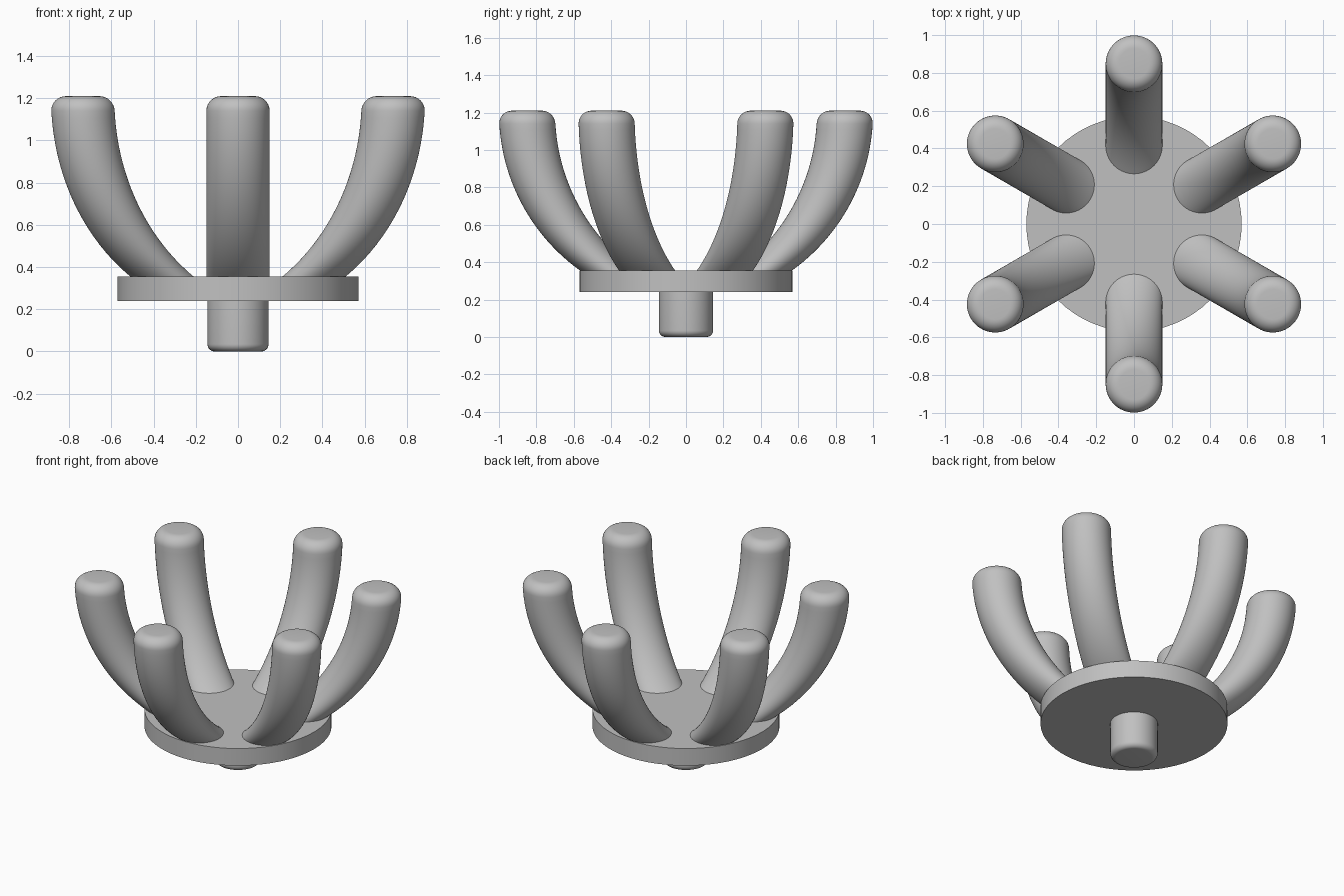
import bpy
import bmesh
from math import sin, cos, pi, sqrt, radians

SEGMENTS = 64

# Remove the default cube
cube = bpy.data.objects.get("Cube")
if cube:
    bpy.data.objects.remove(cube, do_unlink=True)

# Single flat material
grey = bpy.data.materials.new("plain grey")
grey.use_nodes = True
tone = (0.53, 0.53, 0.53, 1)
grey.diffuse_color = tone
grey.node_tree.nodes["Principled BSDF"].inputs["Base Color"].default_value = tone


def stack(name, rings, turn=0.0):
    """Join horizontal circles (offset, height, radius) into a capped solid."""
    bm = bmesh.new()
    loops = []
    for offset, z, r in rings:
        loop = []
        for i in range(SEGMENTS):
            a = 2 * pi * i / SEGMENTS
            x, y = offset + r * cos(a), r * sin(a)
            loop.append(bm.verts.new((x * cos(turn) - y * sin(turn),
                                      x * sin(turn) + y * cos(turn), z)))
        loops.append(loop)
    for low, high in zip(loops, loops[1:]):
        for i in range(SEGMENTS):
            j = (i + 1) % SEGMENTS
            bm.faces.new((low[i], low[j], high[j], high[i]))
    bm.faces.new(loops[0][::-1])
    bm.faces.new(loops[-1])
    mesh = bpy.data.meshes.new(name)
    bm.to_mesh(mesh)
    bm.free()
    mesh.materials.append(grey)
    obj = bpy.data.objects.new(name, mesh)
    bpy.context.collection.objects.link(obj)
    bpy.ops.object.select_all(action='DESELECT')
    obj.select_set(True)
    bpy.context.view_layer.objects.active = obj
    bpy.ops.object.shade_smooth_by_angle(angle=radians(35))
    return obj


def fillet(radius, size, steps=8):
    """Quarter-round edge as (drop from the end, circle radius), side to end."""
    angles = [pi / 2 * i / steps for i in range(steps + 1)]
    return [(size * (1 - sin(a)), radius - size * (1 - cos(a))) for a in angles]


# Central stem with a rounded lower edge
stem_rings = [(0, drop, r) for drop, r in reversed(fillet(0.145, 0.035))]
stack("stem", stem_rings + [(0, 0.25, 0.145)])

# Round plate
stack("plate", [(0, 0.24, 0.57), (0, 0.355, 0.57)])

# Six curved arms: a circle swept up an arc that ends vertical
TOP, BASE, REACH, BEND = 1.21, 0.34, 0.85, 1.04


def arc(z):
    return REACH - BEND + sqrt(BEND ** 2 - (TOP - 0.01 - z) ** 2)


tip = fillet(0.15, 0.07)
shoulder = TOP - 0.07
heights = [BASE + (shoulder - BASE) * i / 24 for i in range(24)]
arm_rings = [(arc(z), z, 0.15) for z in heights]
arm_rings += [(arc(TOP - drop), TOP - drop, r) for drop, r in tip]
for k in range(6):
    stack(f"arm_{k + 1}", arm_rings, radians(30 + 60 * k))
